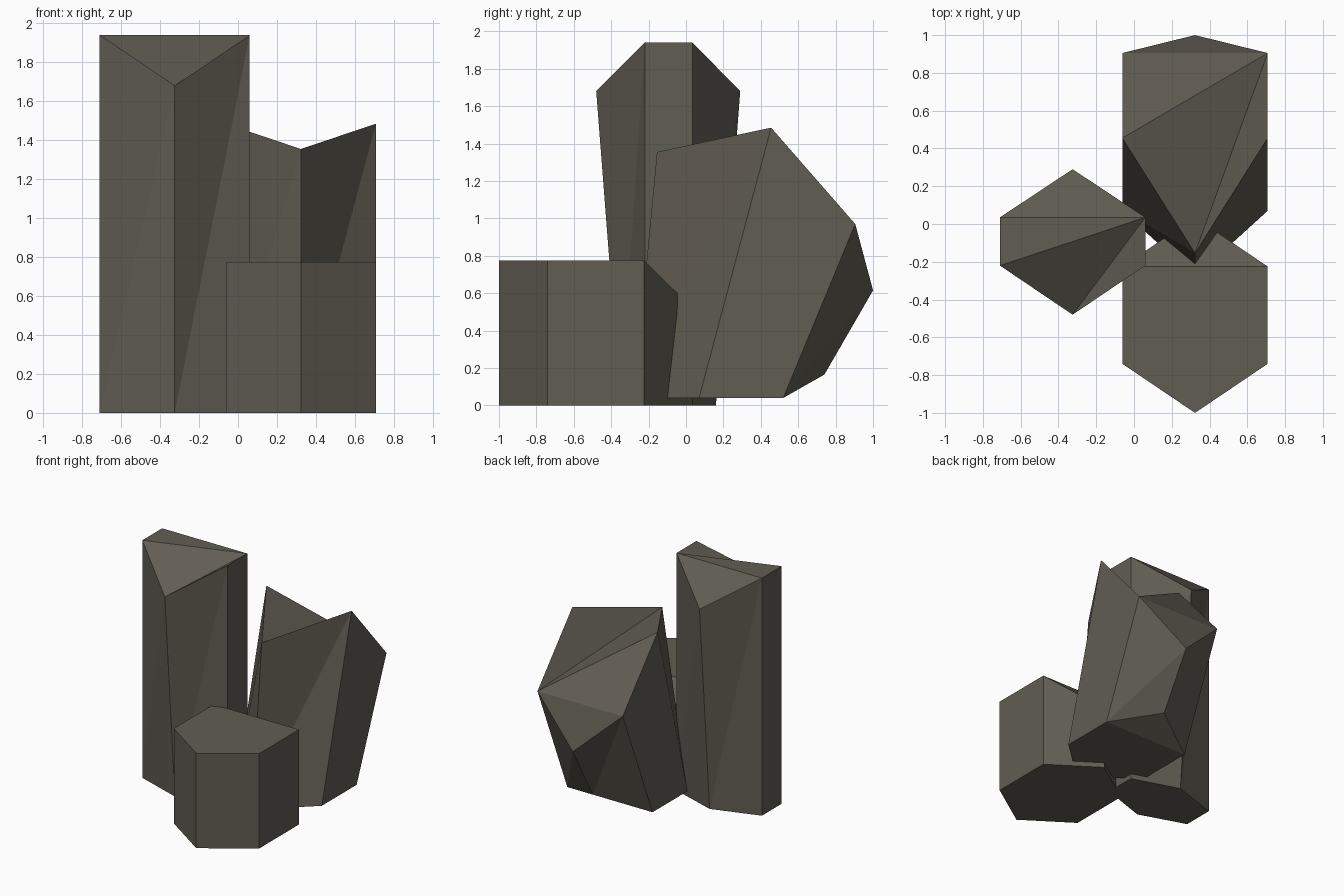
import bpy

if "Cube" in bpy.data.objects:
    bpy.data.objects.remove(bpy.data.objects["Cube"])

# One dark stone colour for all columns
stone = bpy.data.materials.new("dark basalt stone")
stone.diffuse_color = (0.12, 0.11, 0.087, 1)
stone.use_nodes = True
stone.node_tree.nodes["Principled BSDF"].inputs["Base Color"].default_value = stone.diffuse_color

HALF = 0.385  # half width of every column in x


def ring(cx, front, side_front, side_back, back):
    """Hexagon, mirrored about x = cx; each argument is a (y, z) pair."""
    pts = [(0, front), (1, side_front), (1, side_back),
           (0, back), (-1, side_back), (-1, side_front)]
    return [(cx + s * HALF, y, z) for s, (y, z) in pts]


def column(name, cx, bottom, top):
    verts = ring(cx, *bottom) + ring(cx, *top)
    faces = []
    # Side walls, split along one diagonal
    for i in range(6):
        j = (i + 1) % 6
        faces += [(i, j, j + 6), (i, j + 6, i + 6)]
    # End caps, fanned from the rear right corner
    for k in range(3, 7):
        a, b = k % 6, (k + 1) % 6
        faces += [(2, b, a), (8, a + 6, b + 6)]
    mesh = bpy.data.meshes.new(name)
    mesh.from_pydata(verts, [], faces)
    mesh.materials.append(stone)
    mesh.update()
    bpy.context.collection.objects.link(bpy.data.objects.new(name, mesh))


# Tall column with a roof-like top, tapering to the base
column("tall_column", -0.325,
       [(-0.35, 0), (-0.22, 0), (0.035, 0), (0.16, 0)],
       [(-0.48, 1.68), (-0.22, 1.94), (0.035, 1.94), (0.29, 1.68)])

# Short front column, its rear corner chipped down
column("short_column", 0.323,
       [(-1.0, 0), (-0.74, 0), (-0.225, 0), (0.035, 0)],
       [(-1.0, 0.775), (-0.74, 0.775), (-0.225, 0.775), (0.035, 0.52)])

# Rear column leaning backwards
column("leaning_column", 0.323,
       [(-0.28, 0.04), (0.07, 0.04), (0.52, 0.04), (0.74, 0.165)],
       [(-0.155, 1.355), (0.455, 1.485), (0.905, 0.97), (1.0, 0.615)])
